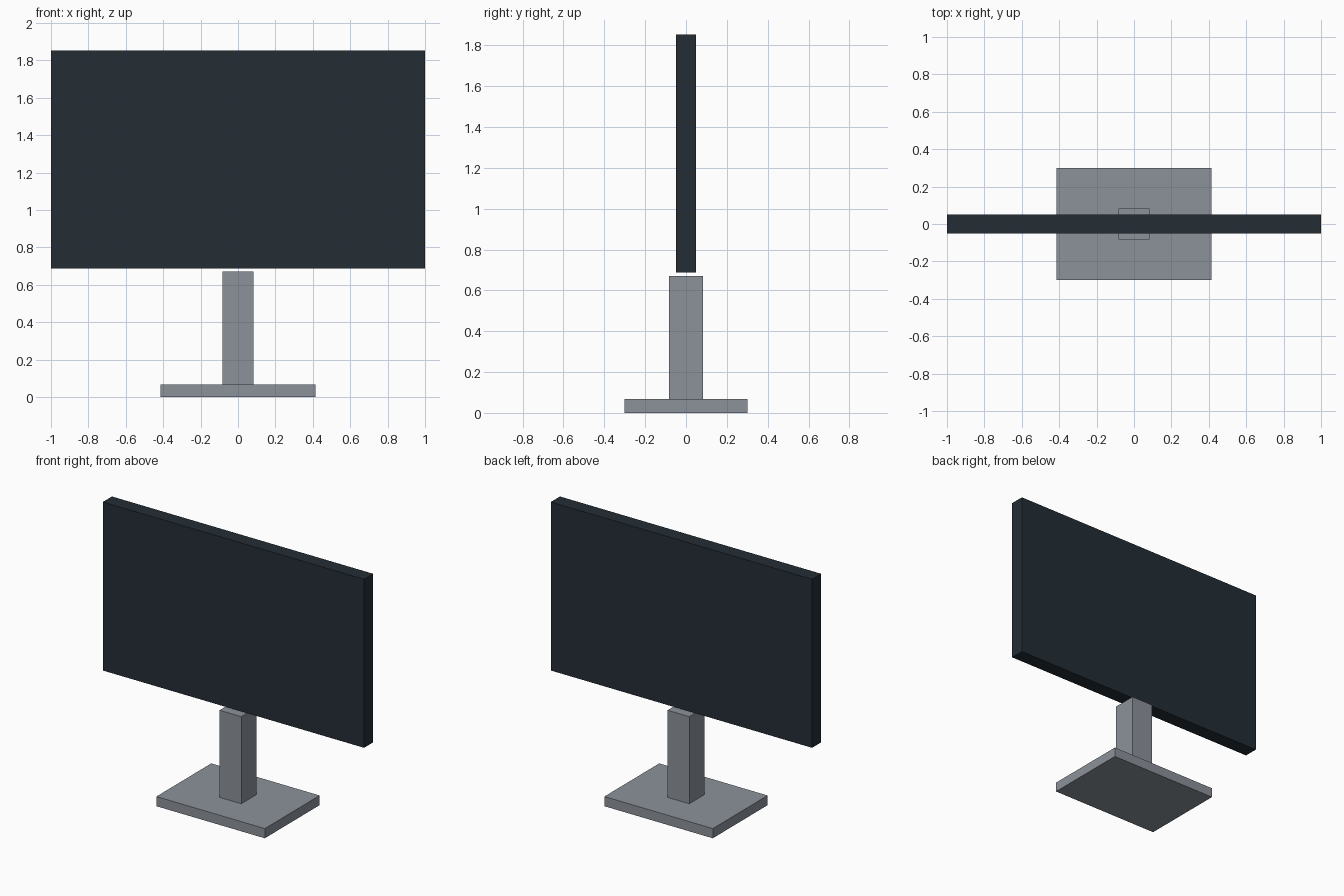
import bpy

cube = bpy.data.objects.get("Cube")
if cube:
    bpy.data.objects.remove(cube, do_unlink=True)


def material(name, rgb):
    mat = bpy.data.materials.new(name)
    mat.use_nodes = True
    mat.diffuse_color = (*rgb, 1)
    mat.node_tree.nodes["Principled BSDF"].inputs["Base Color"].default_value = (*rgb, 1)
    return mat


def box(name, width, depth, bottom, top, mat):
    """Box centred on x and y, spanning bottom to top in z."""
    bpy.ops.mesh.primitive_cube_add(size=1, location=(0, 0, (bottom + top) / 2))
    obj = bpy.context.object
    obj.name = name
    obj.scale = (width, depth, top - bottom)
    bpy.ops.object.transform_apply(location=False, rotation=False, scale=True)
    obj.data.materials.append(mat)
    return obj


dark = material("dark slate", (0.017, 0.027, 0.036))
grey = material("cool grey", (0.262, 0.287, 0.323))

# Stand
box("stand_base", 0.83, 0.60, 0, 0.067, grey)
box("stand_neck", 0.166, 0.166, 0.067, 0.67, grey)

# Display panel, floating just above the neck
box("screen_panel", 2.0, 0.10, 0.687, 1.853, dark)
